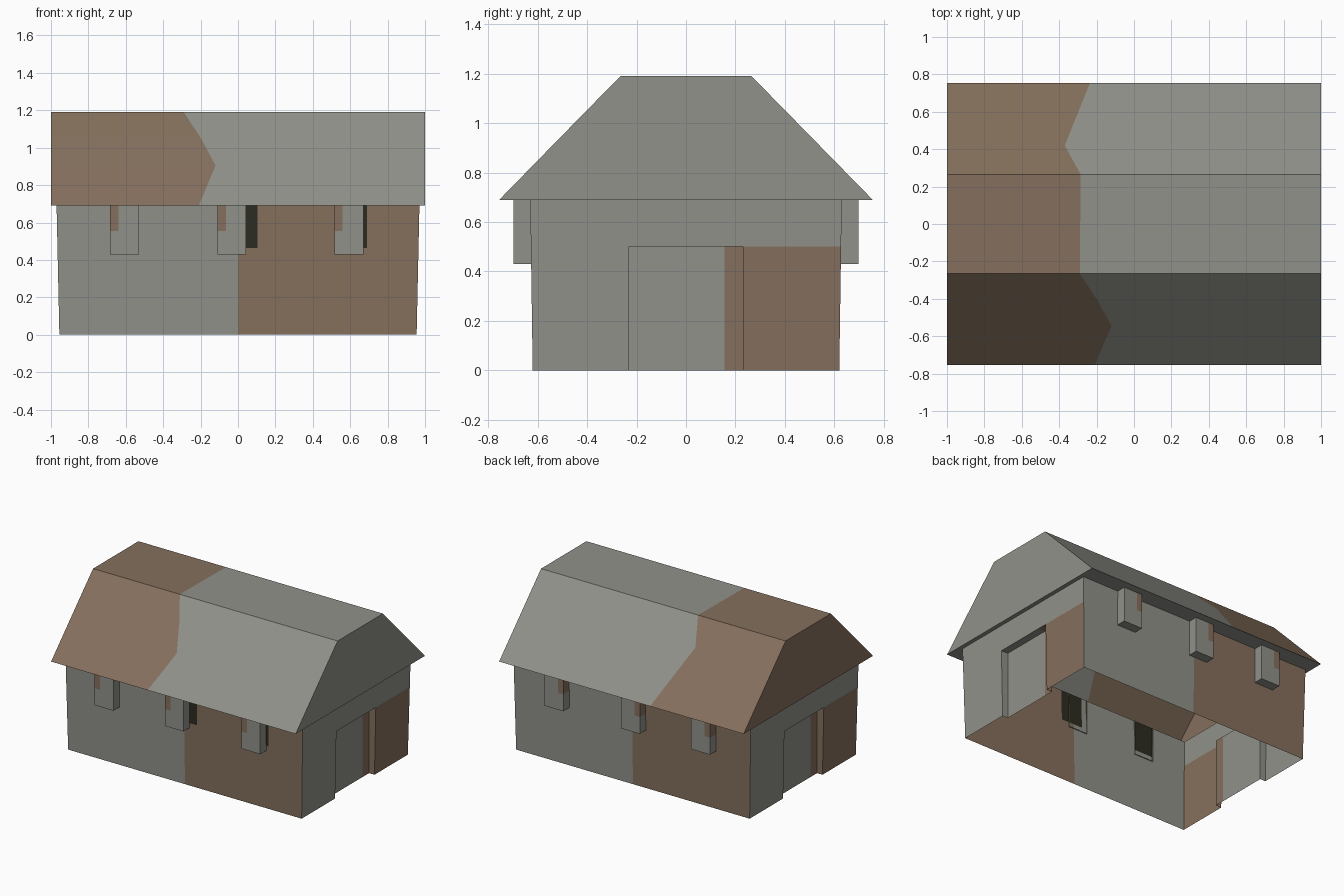
import bpy, bmesh
from mathutils import Vector

if "Cube" in bpy.data.objects:
    bpy.data.objects.remove(bpy.data.objects["Cube"])


def material(name, rgb):
    m = bpy.data.materials.new(name)
    m.diffuse_color = (*rgb, 1)
    m.use_nodes = True
    m.node_tree.nodes["Principled BSDF"].inputs["Base Color"].default_value = m.diffuse_color
    return m


MATS = [material("stone_grey", (0.283, 0.283, 0.255)),
        material("weathered_brown", (0.235, 0.162, 0.109)),
        material("shadow_black", (0.026, 0.025, 0.016))]
GREY, BROWN, DARK = 0, 1, 2


def poly(bm, pts, mat=GREY):
    f = bm.faces.new([bm.verts.new(p) for p in pts])
    f.material_index = mat
    return f


def cut(bm, axis, values):
    for v in values:
        co, no = Vector((0, 0, 0)), Vector((0, 0, 0))
        co[axis], no[axis] = v, 1
        bmesh.ops.bisect_plane(bm, geom=bm.verts[:] + bm.edges[:] + bm.faces[:],
                               plane_co=co, plane_no=no)


def finish(bm, name):
    bmesh.ops.remove_doubles(bm, verts=bm.verts[:], dist=1e-4)
    bmesh.ops.recalc_face_normals(bm, faces=bm.faces[:])
    me = bpy.data.meshes.new(name)
    bm.to_mesh(me)
    bm.free()
    for m in MATS:
        me.materials.append(m)
    ob = bpy.data.objects.new(name, me)
    bpy.context.collection.objects.link(ob)
    return ob


EAVE, TOP = 0.69, 1.19
BOXES = [(-0.685, -0.53), (-0.11, 0.042), (0.515, 0.67)]
STAINS = [(-0.685, -0.53), (-0.07, 0.105), (0.53, 0.69)]
DOOR_Y, DOOR_Z, SPLIT = 0.23, 0.5, 0.155

# tapered wall shell, open below, with both door openings removed
bm = bmesh.new()
signs = [(-1, -1), (1, -1), (1, 1), (-1, 1)]
low = [(0.955 * a, 0.62 * b, 0) for a, b in signs]
high = [(0.97 * a, 0.63 * b, EAVE) for a, b in signs]
for i in range(4):
    j = (i + 1) % 4
    poly(bm, [low[i], low[j], high[j], high[i]])
cut(bm, 0, sorted({0.0} | {v for r in BOXES + STAINS for v in r}))
cut(bm, 1, [-DOOR_Y, DOOR_Y])
cut(bm, 2, [0.465, DOOR_Z])
doors = []
for f in bm.faces:
    c = f.calc_center_median()
    if abs(c.x) > 0.945:                      # gable end walls
        s = 1 if c.x > 0 else -1
        if abs(c.y) < DOOR_Y and c.z < DOOR_Z:
            doors.append(f)
        elif c.y * s > DOOR_Y and c.z < DOOR_Z:
            f.material_index = BROWN
    else:                                     # long walls
        front = c.y < 0
        if (c.x > 0) == front:
            f.material_index = BROWN
        if c.z > 0.465 and any(a < c.x < b for a, b in (STAINS if front else BOXES)):
            f.material_index = DARK
bmesh.ops.delete(bm, geom=doors, context='FACES')
finish(bm, "walls")

# recessed doors at both ends
for s, name in ((1, "right_door"), (-1, "left_door")):
    bm = bmesh.new()
    back, x0, x1 = 0.91 * s, 0.955 * s, 0.9659 * s
    for y0, y1, m in ((-DOOR_Y, SPLIT, GREY), (SPLIT, DOOR_Y, BROWN)):
        y0, y1 = y0 * s, y1 * s
        poly(bm, [(back, y0, 0), (back, y1, 0), (back, y1, DOOR_Z), (back, y0, DOOR_Z)], m)
        poly(bm, [(back, y0, DOOR_Z), (back, y1, DOOR_Z), (x1, y1, DOOR_Z), (x1, y0, DOOR_Z)], m)
    for y, m in ((-DOOR_Y * s, GREY), (DOOR_Y * s, BROWN)):
        poly(bm, [(back, y, 0), (x0, y, 0), (x1, y, DOOR_Z), (back, y, DOOR_Z)], m)
    finish(bm, name)

# boxes hanging beneath the eaves, front and back
for side, label in ((-1, "front"), (1, "back")):
    for n, (a, b) in enumerate(BOXES):
        bm = bmesh.new()
        y0, y1, z0 = 0.62 * side, 0.697 * side, 0.43
        poly(bm, [(a, y1, z0), (b, y1, z0), (b, y1, EAVE), (a, y1, EAVE)])
        poly(bm, [(a, y0, z0), (b, y0, z0), (b, y1, z0), (a, y1, z0)])
        for x in (a, b):
            poly(bm, [(x, y0, z0), (x, y1, z0), (x, y1, EAVE), (x, y0, EAVE)])
        cut(bm, 0, [a + 0.045])
        cut(bm, 2, [0.555])
        for f in bm.faces:
            c = f.calc_center_median()
            if c.x < a + 0.045 and c.z > 0.555:
                f.material_index = BROWN
        finish(bm, f"{label}_eave_box_{n + 1}")

# roof: profile (y, z) with the x position of the colour seam
bm = bmesh.new()
prof = [(-0.755, EAVE, -0.21), (-0.545, 0.905, -0.12), (-0.4, 1.053, -0.20),
        (-0.265, TOP, -0.29), (0.265, TOP, -0.285), (0.42, 1.032, -0.37),
        (0.755, EAVE, -0.235)]
for (ya, za, sa), (yb, zb, sb) in zip(prof, prof[1:]):
    poly(bm, [(-1, ya, za), (sa, ya, za), (sb, yb, zb), (-1, yb, zb)], BROWN)
    poly(bm, [(sa, ya, za), (1, ya, za), (1, yb, zb), (sb, yb, zb)], GREY)
for x, m in ((-1, BROWN), (1, GREY)):
    poly(bm, [(x, y, z) for y, z, _ in prof], m)
# soffit ring between wall tops and eaves
outer = [(a, 0.755 * b, EAVE) for a, b in signs]
for i in range(4):
    j = (i + 1) % 4
    poly(bm, [outer[i], outer[j], high[j], high[i]], GREY)
finish(bm, "roof")
